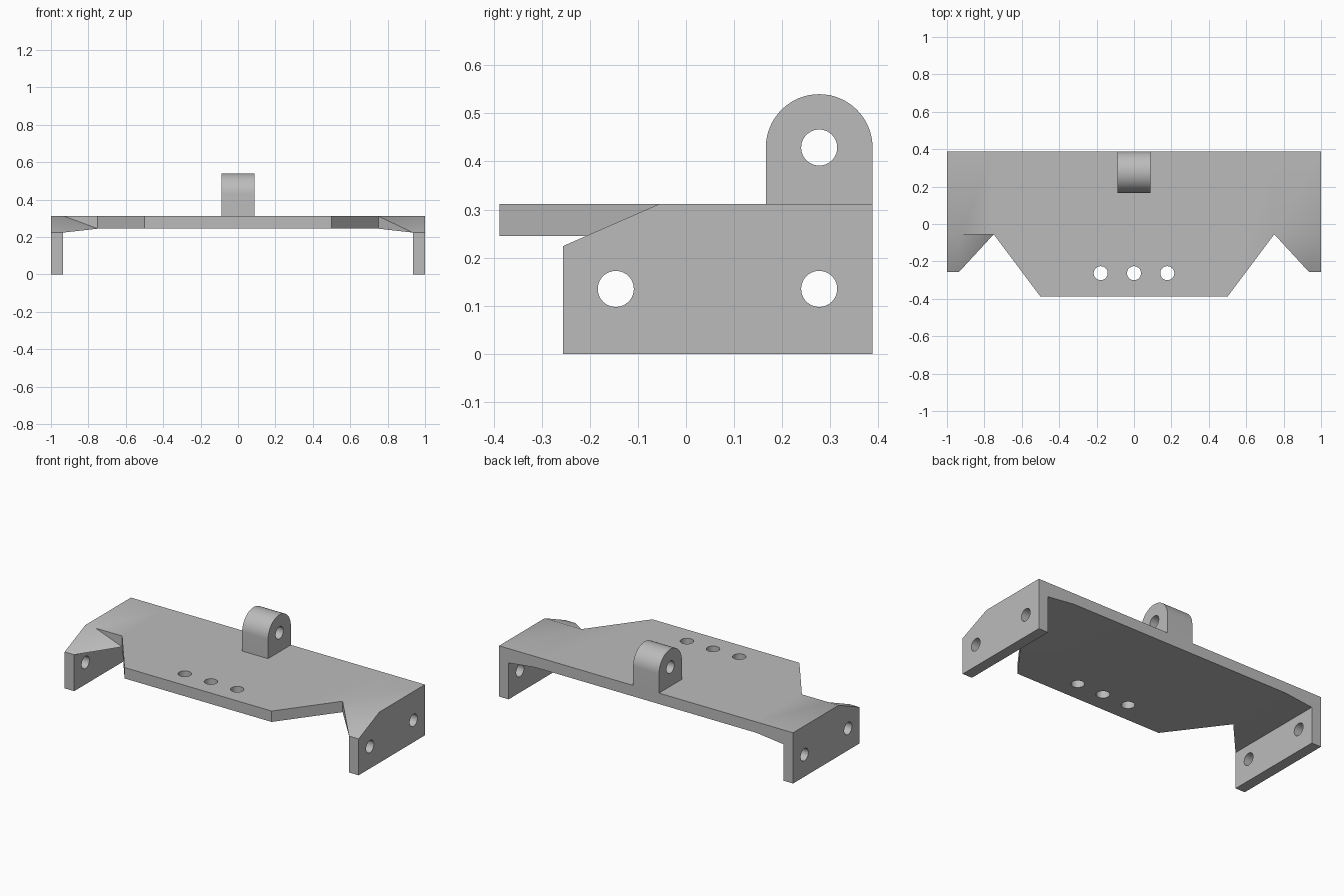
import bpy, bmesh, math
from mathutils import Matrix

old = bpy.data.objects.get("Cube")
if old:
    bpy.data.objects.remove(old, do_unlink=True)

grey = bpy.data.materials.new("plain grey")
grey.use_nodes = True
grey.diffuse_color = (0.5, 0.5, 0.5, 1)
grey.node_tree.nodes["Principled BSDF"].inputs["Base Color"].default_value = (0.5, 0.5, 0.5, 1)

TOP, UNDER, GUSSET = 0.312, 0.245, 0.224   # plate top, plate underside, gusset foot
BACK, NOTCH, WALL_FRONT, LIP = 0.388, -0.055, -0.256, -0.388
WALL_IN, FOLD, LIP_X = 0.935, 0.75, 0.5
HOLE = 0.0375


def make_object(name, bm):
    bmesh.ops.recalc_face_normals(bm, faces=bm.faces[:])
    mesh = bpy.data.meshes.new(name)
    bm.to_mesh(mesh)
    bm.free()
    mesh.materials.append(grey)
    obj = bpy.data.objects.new(name, mesh)
    bpy.context.collection.objects.link(obj)
    return obj


def activate(obj):
    bpy.ops.object.select_all(action='DESELECT')
    obj.select_set(True)
    bpy.context.view_layer.objects.active = obj


def drill(obj, centre, axis, depth):
    """Cut a round hole through obj along the x or z axis."""
    bm = bmesh.new()
    turn = Matrix.Rotation(math.pi / 2, 4, 'Y') if axis == 'X' else Matrix()
    bmesh.ops.create_cone(bm, cap_ends=True, segments=40, radius1=HOLE, radius2=HOLE,
                          depth=depth, matrix=Matrix.Translation(centre) @ turn)
    cutter = make_object("hole_cutter", bm)
    cutter.hide_render = True
    mod = obj.modifiers.new("hole", 'BOOLEAN')
    mod.operation, mod.solver, mod.object = 'DIFFERENCE', 'EXACT', cutter
    activate(obj)
    bpy.ops.object.modifier_apply(modifier=mod.name)
    bpy.data.objects.remove(cutter, do_unlink=True)


def smooth(obj):
    activate(obj)
    bpy.ops.object.shade_smooth_by_angle(angle=math.radians(30))


# Bracket body: named corner points of one half, made for both sides
corners = {
    "back_top": (1, BACK, TOP), "back_foot": (1, BACK, 0),
    "back_foot_in": (WALL_IN, BACK, 0), "back_gusset": (WALL_IN, BACK, GUSSET),
    "back_fold": (FOLD, BACK, UNDER), "back_fold_top": (FOLD, BACK, TOP),
    "bend": (1, NOTCH, TOP), "nose": (1, WALL_FRONT, GUSSET),
    "nose_foot": (1, WALL_FRONT, 0), "nose_foot_in": (WALL_IN, WALL_FRONT, 0),
    "nose_in": (WALL_IN, WALL_FRONT, GUSSET),
    "notch_low": (FOLD, NOTCH, UNDER), "notch_top": (FOLD, NOTCH, TOP),
    "lip_top": (LIP_X, LIP, TOP), "lip_low": (LIP_X, LIP, UNDER),
    "crease": (0.93, NOTCH, TOP),
}
shared = [
    "back_top back_foot nose_foot nose bend",
    "back_foot back_foot_in nose_foot_in nose_foot",
    "back_foot_in back_gusset nose_in nose_foot_in",
    "nose_foot nose_foot_in nose_in nose",
    "back_gusset back_fold notch_low nose_in",
    "notch_top lip_top lip_low notch_low",
    "back_top back_fold_top back_fold back_gusset back_foot_in back_foot",
]
left_end = ["bend nose nose_in notch_top", "notch_top nose_in notch_low",
            "back_top bend notch_top back_fold_top"]
right_end = ["bend nose nose_in crease", "crease nose_in notch_low",
             "crease notch_low notch_top",
             "back_top bend crease notch_top back_fold_top"]

bm = bmesh.new()
sides = []
for sign, end in ((1, left_end), (-1, right_end)):
    v = {n: bm.verts.new((sign * x, y, z)) for n, (x, y, z) in corners.items()
         if sign < 0 or n != "crease"}
    for names in shared + end:
        bm.faces.new([v[n] for n in names.split()])
    sides.append(v)
# Faces spanning the middle
for names in ("back_fold_top notch_top lip_top", "back_fold notch_low lip_low",
              "lip_top lip_low", "back_fold_top back_fold"):
    names = names.split()
    bm.faces.new([sides[0][n] for n in names] + [sides[1][n] for n in reversed(names)])
body = make_object("bracket_body", bm)

# Row of holes in the plate, and pin holes through both side walls
for x in (-0.178, 0, 0.178):
    drill(body, (x, -0.263, 0.28), 'Z', 0.3)
for y in (-0.146, 0.277):
    drill(body, (0, y, 0.135), 'X', 2.4)
smooth(body)

# Rounded lug on the back edge of the plate
LUG_Y, LUG_Z, LUG_R, LUG_HALF = 0.277, 0.429, 0.111, 0.088
outline = [(LUG_Y + LUG_R, TOP)]
for i in range(33):
    a = math.pi * i / 32
    outline.append((LUG_Y + LUG_R * math.cos(a), LUG_Z + LUG_R * math.sin(a)))
outline.append((LUG_Y - LUG_R, TOP))
bm = bmesh.new()
face = bm.faces.new([bm.verts.new((-LUG_HALF, y, z)) for y, z in outline])
grown = bmesh.ops.extrude_face_region(bm, geom=[face])["geom"]
bmesh.ops.translate(bm, vec=(2 * LUG_HALF, 0, 0),
                    verts=[g for g in grown if isinstance(g, bmesh.types.BMVert)])
lug = make_object("hinge_lug", bm)
drill(lug, (0, LUG_Y, LUG_Z), 'X', 0.5)
smooth(lug)
